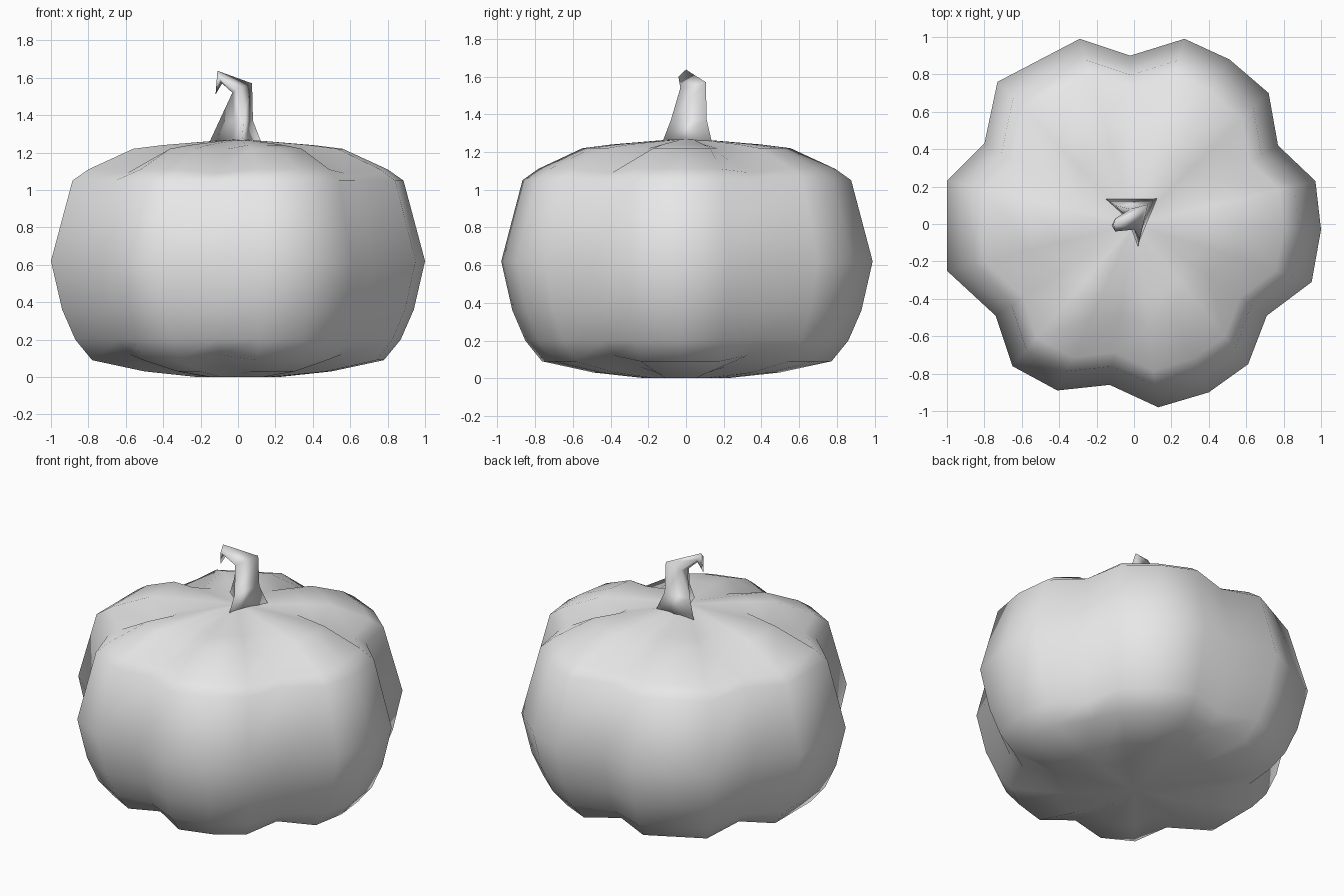
import bpy, bmesh
from mathutils import Vector

cube = bpy.data.objects.get("Cube")
if cube:
    bpy.data.objects.remove(cube, do_unlink=True)

grey = bpy.data.materials.new("plain grey")
grey.use_nodes = True
grey.diffuse_color = (0.8, 0.8, 0.8, 1)
grey.node_tree.nodes["Principled BSDF"].inputs["Base Color"].default_value = (0.8, 0.8, 0.8, 1)


def loft(name, rings, bottom=None, top=None):
    """Skin a stack of point rings, closing each end with a fan to a point or a flat face."""
    bm = bmesh.new()
    loops = [[bm.verts.new(p) for p in ring] for ring in rings]
    count = len(loops[0])
    for low, high in zip(loops, loops[1:]):
        for i in range(count):
            j = (i + 1) % count
            bm.faces.new((low[i], low[j], high[j], high[i]))
    for loop, tip in ((loops[0], bottom), (loops[-1], top)):
        if tip is None:
            bm.faces.new(loop)
            continue
        centre = bm.verts.new(tip)
        for i in range(count):
            bm.faces.new((loop[i], loop[(i + 1) % count], centre))
    bmesh.ops.recalc_face_normals(bm, faces=bm.faces)
    for face in bm.faces:
        face.smooth = True
    mesh = bpy.data.meshes.new(name)
    bm.to_mesh(mesh)
    bm.free()
    mesh.materials.append(grey)
    obj = bpy.data.objects.new(name, mesh)
    bpy.context.collection.objects.link(obj)
    return obj


# Lobed plan of the body, anticlockwise; True marks a groove between lobes
plan = [
    (1.0, -.03, False), (.97, .23, False), (.77, .42, True),
    (.72, .7, False), (.51, .88, False), (.27, .99, False),
    (-.02, .9, True), (-.29, .99, False), (-.73, .76, False),
    (-.8, .43, True), (-1, .23, False), (-1, -.25, False),
    (-.74, -.49, True), (-.65, -.76, False), (-.41, -.89, False),
    (-.13, -.86, True), (.13, -.98, False), (.4, -.9, False),
    (.61, -.75, False), (.71, -.49, True), (.95, -.31, False),
]

# Body profile: height, share of the plan, height shift in the grooves
profile = [
    (0, .22, 0), (.03, .5, .03), (.09, .78, .03), (.2, .87, 0), (.36, .94, 0),
    (.62, 1, 0), (1.05, .885, 0), (1.11, .8, -.02), (1.22, .56, -.07),
    (1.24, .4, -.02), (1.265, .1, 0),
]
body_rings = [[Vector((x * s, y * s, z + (dip if groove else 0))) for x, y, groove in plan]
              for z, s, dip in profile]
loft("pumpkin_body", body_rings, bottom=(0, 0, 0), top=(0, 0, 1.27))

# Flared stem bending to a hooked tip; corners are front, right back, left back, inner left
stem_rings = [
    [(.02, -.13, 1.24), (.13, .14, 1.24), (-.16, .14, 1.24), (-.04, .03, 1.24)],
    [(.03, -.08, 1.37), (.08, .11, 1.37), (-.1, .1, 1.37), (-.02, .03, 1.37)],
    [(0, -.03, 1.54), (.075, .105, 1.57), (-.02, .08, 1.53), (-.03, .03, 1.52)],
    [(-.1, -.04, 1.6), (-.11, 0, 1.637), (-.1, .03, 1.6), (-.085, 0, 1.57)],
]
loft("stem", stem_rings, top=(-.12, -.01, 1.51))
